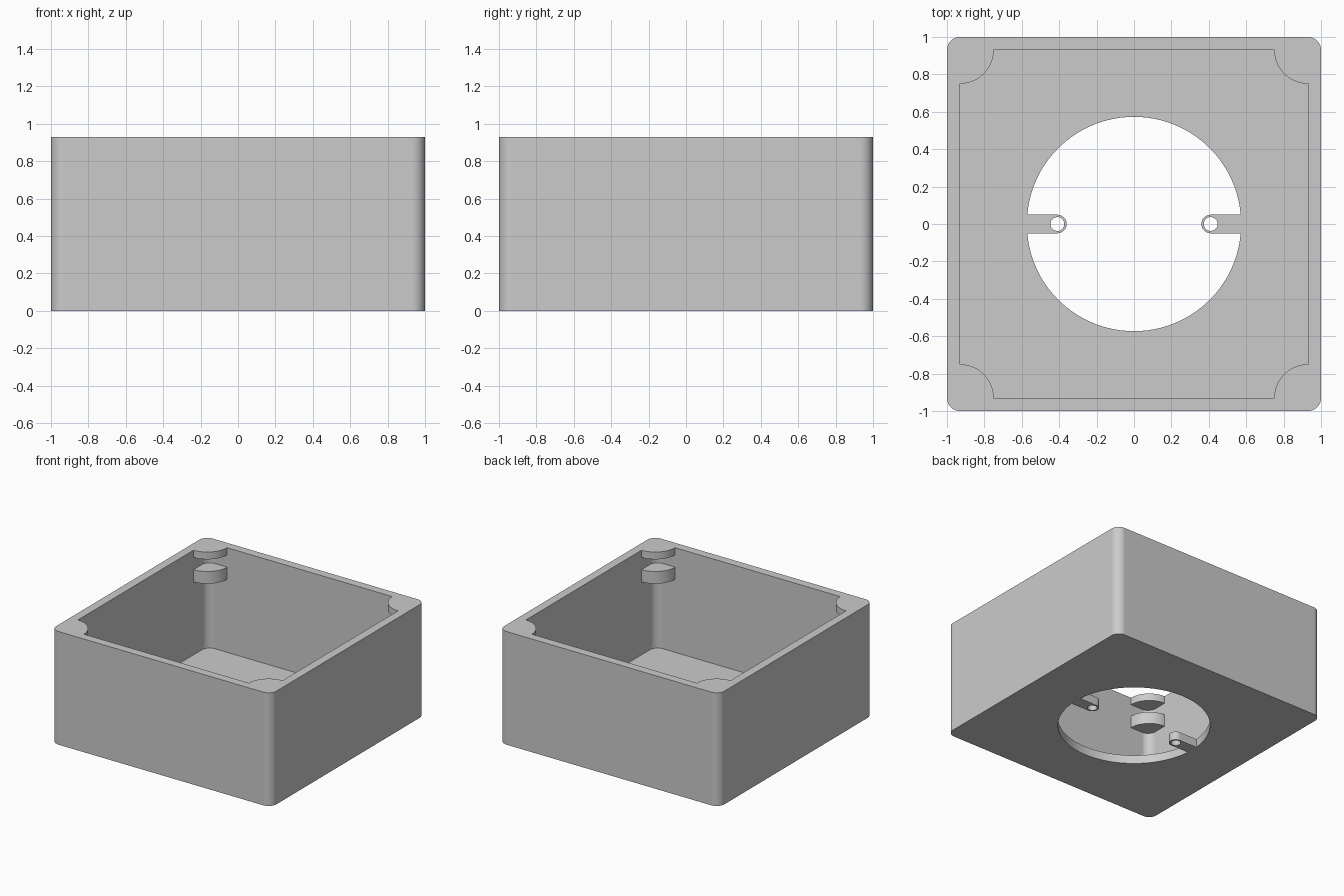
import bpy
import bmesh
from math import sin, cos, pi, asin

HALF, HEIGHT, WALL = 1.0, 0.93, 0.07
INNER = HALF - WALL
LUG_R = 0.18          # corner lug radius
HOLE_R = 0.573        # floor opening radius
TONGUE_X, TONGUE_R = 0.41, 0.05

cube = bpy.data.objects.get("Cube")
if cube:
    bpy.data.objects.remove(cube, do_unlink=True)

grey = bpy.data.materials.new("plain_grey")
grey.use_nodes = True
colour = (0.6, 0.6, 0.6, 1)
grey.diffuse_color = colour
grey.node_tree.nodes["Principled BSDF"].inputs["Base Color"].default_value = colour


def arc(cx, cy, r, a0, a1, n):
    return [(cx + r * cos(a0 + (a1 - a0) * i / n),
             cy + r * sin(a0 + (a1 - a0) * i / n)) for i in range(n + 1)]


def rounded_square(half, r):
    pts = []
    for k in range(4):
        a = k * pi / 2
        sx, sy = (1, -1, -1, 1)[k], (1, 1, -1, -1)[k]
        pts += arc(sx * (half - r), sy * (half - r), r, a, a + pi / 2, 10)
    return pts


def lugged_square(half, r):
    # square whose corners are bitten out by quarter discs
    pts = []
    for k in range(4):
        a = k * pi / 2
        sx, sy = (1, -1, -1, 1)[k], (1, 1, -1, -1)[k]
        pts += arc(sx * half, sy * half, r, a + 1.5 * pi, a + pi, 16)
    return pts


def opening_outline():
    # disc with a round-ended tongue reaching in from each side
    a = asin(TONGUE_R / HOLE_R)
    return (arc(0, 0, HOLE_R, a, pi - a, 48)
            + arc(-TONGUE_X, 0, TONGUE_R, pi / 2, -pi / 2, 14)
            + arc(0, 0, HOLE_R, pi + a, 2 * pi - a, 48)
            + arc(TONGUE_X, 0, TONGUE_R, 1.5 * pi, pi / 2, 14))


def prism(name, outline, z0, z1):
    bm = bmesh.new()
    face = bm.faces.new([bm.verts.new((x, y, z0)) for x, y in outline])
    top = bmesh.ops.extrude_face_region(bm, geom=[face])["geom"]
    bmesh.ops.translate(bm, vec=(0, 0, z1 - z0),
                        verts=[v for v in top if isinstance(v, bmesh.types.BMVert)])
    bmesh.ops.recalc_face_normals(bm, faces=bm.faces)
    mesh = bpy.data.meshes.new(name)
    bm.to_mesh(mesh)
    bm.free()
    mesh.materials.append(grey)
    obj = bpy.data.objects.new(name, mesh)
    bpy.context.collection.objects.link(obj)
    return obj


def activate(obj):
    bpy.ops.object.select_all(action="DESELECT")
    obj.select_set(True)
    bpy.context.view_layer.objects.active = obj


def cut(target, cutter):
    cutter.hide_render = True
    mod = target.modifiers.new("cut", "BOOLEAN")
    mod.operation, mod.solver, mod.object = "DIFFERENCE", "EXACT", cutter
    activate(target)
    bpy.ops.object.modifier_apply(modifier=mod.name)
    bpy.data.objects.remove(cutter, do_unlink=True)


# outer body
box = prism("box_body", rounded_square(HALF, 0.07), 0, HEIGHT)

# cavity: full-width layers leave two lugs standing in each corner
cut(box, prism("cavity_core", lugged_square(INNER, LUG_R), WALL, HEIGHT + 0.2))
for z0, z1 in ((WALL, 0.67), (0.77, 0.87)):
    cut(box, prism("cavity_layer", rounded_square(INNER, 0.07), z0, z1))

# floor opening and screw holes in its tongues
cut(box, prism("floor_opening", opening_outline(), -0.1, WALL + 0.1))
for side in (-1, 1):
    hole = arc(side * TONGUE_X, 0, 0.037, 0, 2 * pi, 28)[:-1]
    cut(box, prism("screw_hole", hole, -0.1, WALL + 0.1))

# smooth rounded corners, flat walls
activate(box)
bpy.ops.object.shade_smooth_by_angle(angle=pi / 6)
weighted = box.modifiers.new("flat_walls", "WEIGHTED_NORMAL")
weighted.keep_sharp = True
